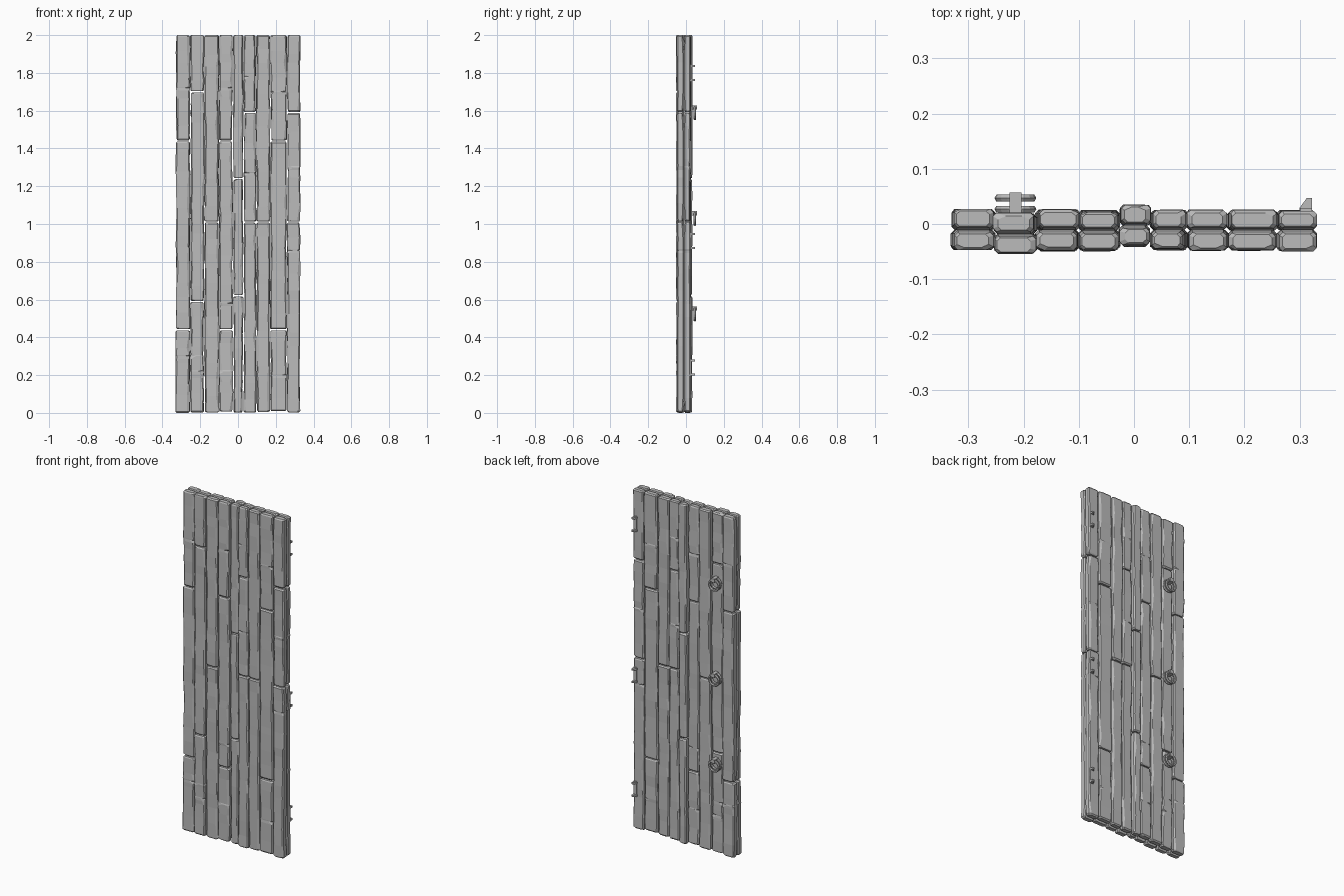
import bpy, bmesh, math, random
from mathutils import Matrix, Vector, noise

random.seed(7)
if "Cube" in bpy.data.objects:
    bpy.data.objects.remove(bpy.data.objects["Cube"])

mat = bpy.data.materials.new("weathered grey")
mat.use_nodes = True
GREY = (0.5, 0.5, 0.5, 1)
mat.diffuse_color = GREY
mat.node_tree.nodes["Principled BSDF"].inputs["Base Color"].default_value = GREY

MID = -0.011          # plane between the two plank layers
SEAMS = [-0.331, -0.253, -0.178, -0.1, -0.026, 0.029, 0.096, 0.17, 0.259, 0.331]
JOINTS = [(0.44, 1.44), (0.59, 1.7), (1.01,), (0.44, 1.44), (0.62, 1.24),
          (1.01, 1.59), (1.01,), (0.44, 1.44), (1.01, 1.59)]
OFFSETS = [0, -0.007, 0, -0.001, 0.008, 0, 0, -0.001, 0]
# side cracks per column: (height, side)
CRACKS = {0: [(1.72, 1), (0.3, 1)], 1: [(1.73, -1), (0.3, -1), (0.22, 1)],
          3: [(1.72, 1), (0.58, 1), (0.22, -1)], 5: [(1.78, -1), (1.27, -1)],
          7: [(1.7, 1), (0.2, 1)], 8: [(1.3, -1), (0.86, -1)]}


def finish(bm, name):
    bmesh.ops.recalc_face_normals(bm, faces=bm.faces)
    mesh = bpy.data.meshes.new(name)
    bm.to_mesh(mesh)
    bm.free()
    mesh.materials.append(mat)
    obj = bpy.data.objects.new(name, mesh)
    bpy.context.collection.objects.link(obj)
    return obj


def seam_x(i, z):
    return SEAMS[i] + 0.0045 * noise.noise(Vector((i * 7.3, 0, z * 3)))


def loft(bm, rings):
    loops = [[bm.verts.new(p) for p in r] for r in rings]
    n = len(loops[0])
    for a, b in zip(loops, loops[1:]):
        for k in range(n):
            bm.faces.new((a[k], a[(k + 1) % n], b[(k + 1) % n], b[k]))
    bm.faces.new(loops[0])
    bm.faces.new(loops[-1])


def add_plank(bm, col, z0, z1, side):
    """One worn board: a chamfered section lofted up its length."""
    face = 0.035 + random.uniform(-0.002, 0.002)
    shift = random.uniform(-0.002, 0.002)
    cracks = [c for c in CRACKS.get(col, []) if z0 + 0.05 < c[0] < z1 - 0.05]
    count = max(5, round((z1 - z0) / 0.085))
    knots = []
    for k in range(1, count):
        z = z0 + (z1 - z0) * (k + random.uniform(-0.3, 0.3)) / count
        if all(abs(z - c[0]) > 0.03 for c in cracks):
            knots.append((z, 0, 0))
    for z, s in cracks:
        knots += [(z - 0.014, 0, 0), (z, s, 0), (z + 0.006, 0, 0)]
    knots += [(z0, 0, 0.006), (z0 + 0.007, 0, 0), (z1 - 0.007, 0, 0), (z1, 0, 0.006)]
    rings = []
    for z, crack, inset in sorted(knots):
        wear = [random.choice((0.005, 0.006, 0.007, 0.014)) for _ in range(2)]
        left = seam_x(col, z) + 0.002 + random.uniform(-0.002, 0.003) + inset + shift
        right = seam_x(col + 1, z) - 0.002 - random.uniform(-0.002, 0.003) - inset + shift
        near_end = min(z - z0, z1 - z) < 0.01
        inner = 0.004 + inset / 2 if near_end else 0.0
        outer = face + random.uniform(-0.001, 0.002) - inset * 0.7
        cl = 0.03 if crack < 0 else wear[0]
        cr = 0.03 if crack > 0 else wear[1]
        c = 0.006
        section = [(left + c, inner), (right - c, inner), (right, inner + c),
                   (right, outer - c), (right - cr, outer), (left + cl, outer),
                   (left, outer - c), (left, inner + c)]
        rings.append([(x, MID + OFFSETS[col] + side * d, z) for x, d in section])
    loft(bm, rings)


# Front and back layers of boards
for layer, side in (("front", -1), ("back", 1)):
    for col, joints in enumerate(JOINTS):
        bm = bmesh.new()
        stops = [random.uniform(0, 0.012) if col else 0, *joints, 2.0]
        for a, b in zip(stops, stops[1:]):
            add_plank(bm, col, a + (0.003 if a > 0.1 else 0), b - (0.003 if b < 2 else 0), side)
        finish(bm, f"{layer}_board_column_{col + 1}")


def add_box(bm, lo, hi):
    lo, hi = Vector(lo), Vector(hi)
    m = Matrix.Translation((lo + hi) / 2) @ Matrix.Diagonal((*(hi - lo), 1))
    bmesh.ops.create_cube(bm, size=1, matrix=m)


def add_ring(bm, centre, radius, tube, tilt=0.0, segments=16, sides=6):
    rot = Matrix.Rotation(tilt, 3, "X")
    grid = []
    for i in range(segments):
        a = math.tau * i / segments
        row = []
        for j in range(sides):
            b = math.tau * j / sides
            r = radius + tube * math.cos(b)
            p = rot @ Vector((r * math.cos(a), tube * math.sin(b), r * math.sin(a)))
            row.append(bm.verts.new(p + Vector(centre)))
        grid.append(row)
    for i in range(segments):
        for j in range(sides):
            a, b, k = grid[i], grid[(i + 1) % segments], (j + 1) % sides
            bm.faces.new((a[j], b[j], b[k], a[k]))


# Pull rings: a base ring, a hanging ring and the strap that holds it
X_RING = -0.215
for n, z in enumerate((0.525, 1.03, 1.59)):
    bm = bmesh.new()
    add_ring(bm, (X_RING, 0.027, z), 0.031, 0.007)
    add_ring(bm, (X_RING, 0.047, z - 0.003), 0.031, 0.007)
    add_box(bm, (X_RING - 0.011, 0.015, z + 0.016), (X_RING + 0.011, 0.057, z + 0.038))
    finish(bm, f"pull_ring_{n + 1}")

# Edge brackets: a flat strip with two wedge prongs
for n, z in enumerate((0.24, 0.91, 1.8)):
    bm = bmesh.new()
    add_box(bm, (0.301, 0.018, z - 0.045), (0.323, 0.029, z + 0.045))
    for dz in (-0.037, 0.037):
        profile = [(0.3, 0.022), (0.323, 0.022), (0.323, 0.047), (0.313, 0.047), (0.3, 0.029)]
        loft(bm, [[(x, y, z + dz + t) for x, y in profile] for t in (-0.005, 0.005)])
    finish(bm, f"edge_bracket_{n + 1}")
